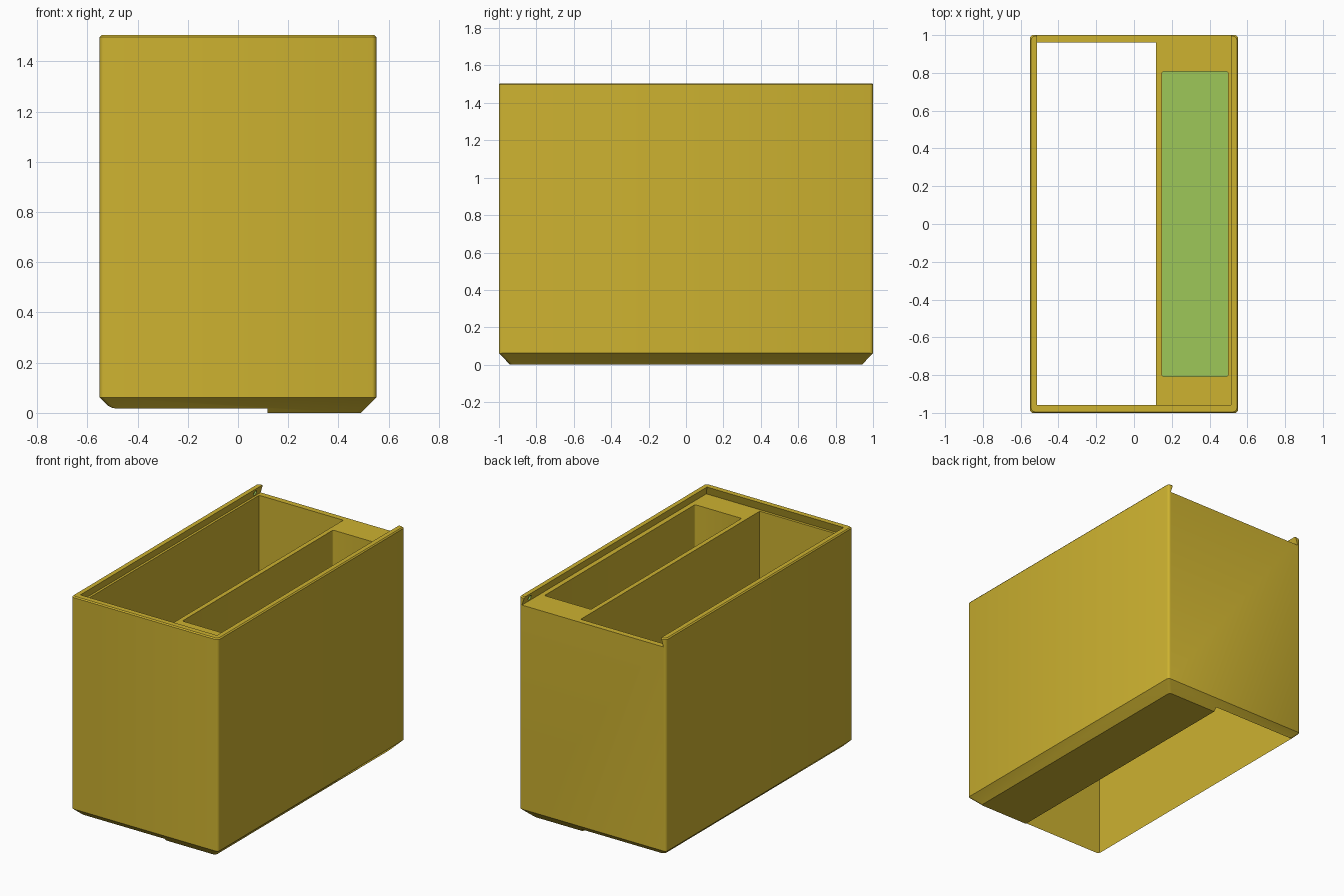
import bpy, bmesh, math
from mathutils import Matrix

if "Cube" in bpy.data.objects:
    bpy.data.objects.remove(bpy.data.objects["Cube"])


def material(name, rgb):
    m = bpy.data.materials.new(name)
    lin = [(c / 255 / 12.92) if c < 10 else ((c / 255 + 0.055) / 1.055) ** 2.4 for c in rgb]
    m.diffuse_color = (*lin, 1)
    m.use_nodes = True
    m.node_tree.nodes["Principled BSDF"].inputs["Base Color"].default_value = m.diffuse_color
    return m


yellow = material("mustard yellow", (205, 178, 48))
green = material("leaf green", (157, 199, 89))


def finish(bm, name, mats):
    bmesh.ops.recalc_face_normals(bm, faces=bm.faces)
    me = bpy.data.meshes.new(name)
    bm.to_mesh(me)
    bm.free()
    for m in mats:
        me.materials.append(m)
    ob = bpy.data.objects.new(name, me)
    bpy.context.collection.objects.link(ob)
    return ob


def loft(name, sections, corner=0.0, mats=(yellow,)):
    """Solid through stacked rectangles (x0, x1, y0, y1, z), with rounded upright edges."""
    bm = bmesh.new()
    rings = []
    for x0, x1, y0, y1, z in sections:
        rings.append([bm.verts.new(p) for p in
                      ((x0, y0, z), (x1, y0, z), (x1, y1, z), (x0, y1, z))])
    bm.faces.new(rings[0][::-1])
    bm.faces.new(rings[-1])
    for a, b in zip(rings, rings[1:]):
        for i in range(4):
            j = (i + 1) % 4
            bm.faces.new((a[i], a[j], b[j], b[i]))
    if corner:
        upright = [e for e in bm.edges
                   if abs(e.verts[0].co.z - e.verts[1].co.z) > 1e-4]
        bmesh.ops.bevel(bm, geom=upright, offset=corner, segments=3,
                        affect='EDGES', profile=0.5)
    return finish(bm, name, mats)


# Outer case with chamfered foot and softened top rim
H, C, R = 1.505, 0.06, 0.006
body = loft("case", [
    (-0.55 + C, 0.55 - C, -1 + C, 1 - C, 0),
    (-0.55, 0.55, -1, 1, C),
    (-0.55, 0.55, -1, 1, H - R),
    (-0.55 + R, 0.55 - R, -1 + R, 1 - R, H)], corner=0.015)

# Open-bottomed large bay
large_bay = loft("large_bay_cutter", [(-0.515, 0.117, -0.958, 0.962, -0.2),
                                      (-0.515, 0.117, -0.958, 0.962, 1.48)])

# Closed narrow bay with a green floor
narrow_bay = loft("narrow_bay_cutter", [(0.148, 0.498, -0.808, 0.808, 0.05),
                                        (0.148, 0.498, -0.808, 0.808, 1.48)],
                  corner=0.01, mats=(yellow, green))
for p in narrow_bay.data.polygons:
    p.material_index = 1 if p.normal.z < -0.9 else 0

# Undercut slot for a sliding lid, open at the back
Z0, W0, W1 = 1.447, 0.531, 0.513
lid_slot = loft("lid_slot_cutter", [(-W0, W0, -0.976, 1.1, Z0),
                                    (-W1, W1, -0.958, 1.1, H),
                                    (-W1, W1, -0.958, 1.1, H + 0.1)])

cutters = [large_bay, narrow_bay, lid_slot]

# Small latch dimples in both side rails
for s in (-1, 1):
    bm = bmesh.new()
    bmesh.ops.create_cone(bm, cap_ends=True, segments=16, radius1=0.016,
                          radius2=0.016, depth=0.05,
                          matrix=Matrix.Translation((s * 0.512, 0.93, 1.473))
                          @ Matrix.Rotation(math.pi / 2, 4, 'Y'))
    cutters.append(finish(bm, "latch_dimple_cutter", (green,)))

body.data.materials.append(green)
bpy.context.view_layer.objects.active = body
body.select_set(True)
for c in cutters:
    mod = body.modifiers.new(c.name, 'BOOLEAN')
    mod.operation = 'DIFFERENCE'
    mod.solver = 'EXACT'
    mod.material_mode = 'TRANSFER'
    mod.object = c
    bpy.ops.object.modifier_apply(modifier=mod.name)
    bpy.data.objects.remove(c)
bpy.ops.object.shade_smooth_by_angle(angle=math.radians(31))
